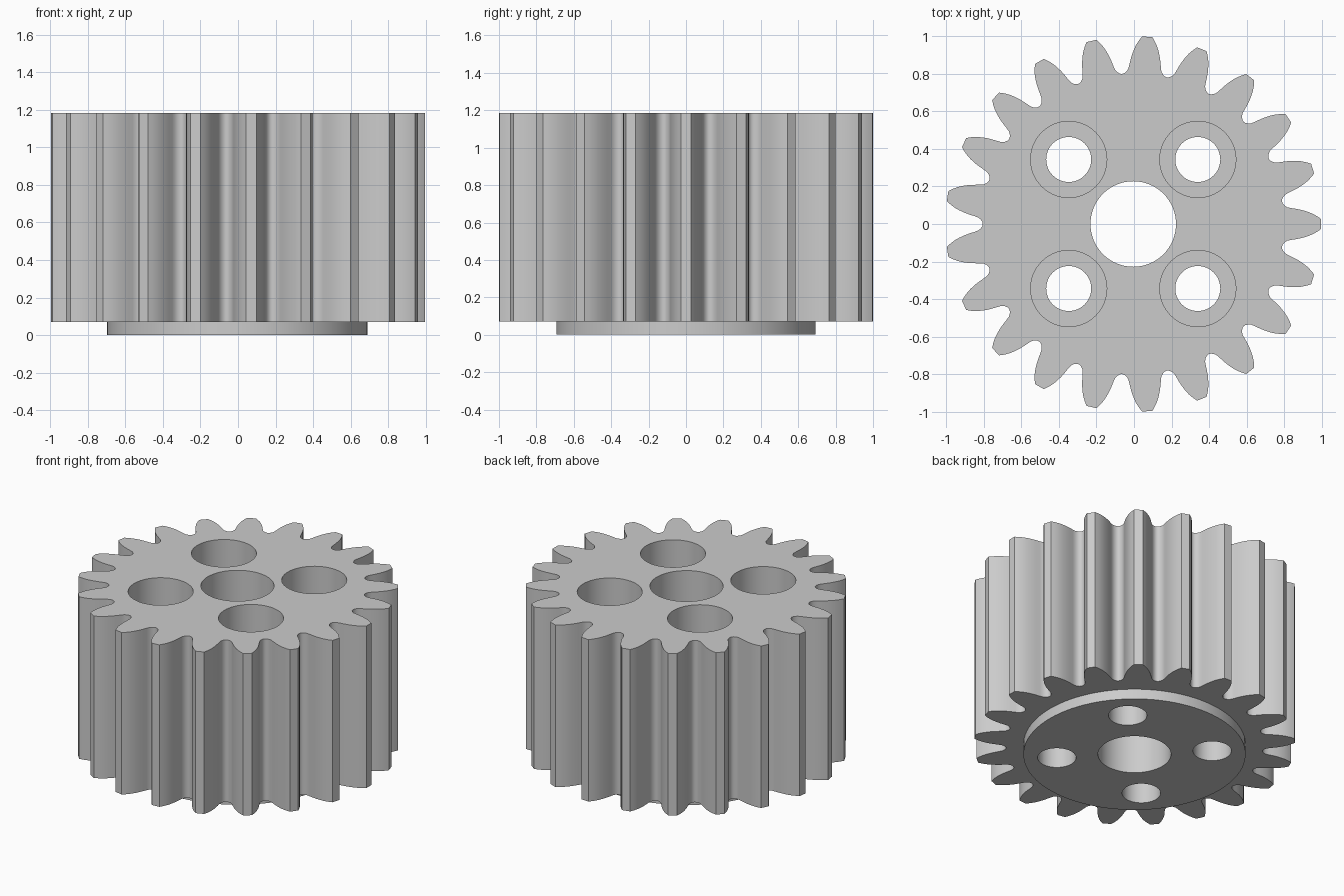
import bpy, bmesh, math

if "Cube" in bpy.data.objects:
    bpy.data.objects.remove(bpy.data.objects["Cube"])

TEETH = 21
CX = -0.004            # slight offset: odd tooth count
BOTTOM, TOP = 0.07, 1.185
COUNTERBORE_FLOOR = 0.36

grey = bpy.data.materials.new("machined grey")
grey.diffuse_color = (0.6, 0.6, 0.6, 1)
grey.use_nodes = True
grey.node_tree.nodes["Principled BSDF"].inputs["Base Color"].default_value = grey.diffuse_color


def prism(name, outline, z0, z1):
    """Extrude a closed 2D outline between two heights."""
    bm = bmesh.new()
    face = bm.faces.new([bm.verts.new((x, y, z0)) for x, y in outline])
    ext = bmesh.ops.extrude_face_region(bm, geom=[face])
    verts = [g for g in ext["geom"] if isinstance(g, bmesh.types.BMVert)]
    bmesh.ops.translate(bm, verts=verts, vec=(0, 0, z1 - z0))
    bmesh.ops.recalc_face_normals(bm, faces=bm.faces)
    mesh = bpy.data.meshes.new(name)
    bm.to_mesh(mesh)
    bm.free()
    mesh.materials.append(grey)
    obj = bpy.data.objects.new(name, mesh)
    bpy.context.collection.objects.link(obj)
    return obj


def disc(name, x, y, r, z0, z1, sides=64):
    pts = [(x + r * math.cos(2 * math.pi * i / sides),
            y + r * math.sin(2 * math.pi * i / sides)) for i in range(sides)]
    return prism(name, pts, z0, z1)


def combine(target, tool, operation):
    mod = target.modifiers.new("combine", "BOOLEAN")
    mod.operation, mod.solver, mod.object = operation, "EXACT", tool
    bpy.context.view_layer.objects.active = target
    bpy.ops.object.modifier_apply(modifier=mod.name)
    bpy.data.objects.remove(tool)


# One tooth flank from root to tip: (radius, half width)
flank = [(0.805, 0.108), (0.813, 0.098), (0.826, 0.089), (0.845, 0.085),
         (0.87, 0.081), (0.90, 0.075), (0.93, 0.066), (0.955, 0.056),
         (0.98, 0.042), (1.001, 0.027)]
half_tooth = [(r, math.asin(w / r)) for r, w in flank]
tooth = ([(0.802, math.pi / TEETH)] + half_tooth)
profile = [(r, -a) for r, a in tooth] + [(r, a) for r, a in reversed(half_tooth)]
outline = []
for i in range(TEETH):
    mid = 2 * math.pi * i / TEETH
    outline += [(CX + r * math.cos(mid + a), r * math.sin(mid + a)) for r, a in profile]

# Toothed body with a raised round boss underneath
gear = prism("gear", outline, BOTTOM, TOP)
combine(gear, disc("boss", CX, 0, 0.693, 0, 0.3, 96), "UNION")

# Central bore and four counterbored screw holes
combine(gear, disc("bore", CX, 0, 0.228, -0.1, 1.4), "DIFFERENCE")
for sx in (-1, 1):
    for sy in (-1, 1):
        x, y = CX + sx * 0.344, sy * 0.344
        combine(gear, disc("screw_hole", x, y, 0.12, -0.1, 1.4, 48), "DIFFERENCE")
        combine(gear, disc("counterbore", x, y, 0.203, COUNTERBORE_FLOOR, 1.4), "DIFFERENCE")

# Smooth flanks and bores, crisp edges
bpy.ops.object.select_all(action="DESELECT")
gear.select_set(True)
bpy.context.view_layer.objects.active = gear
bpy.ops.object.shade_smooth_by_angle(angle=math.radians(35))
